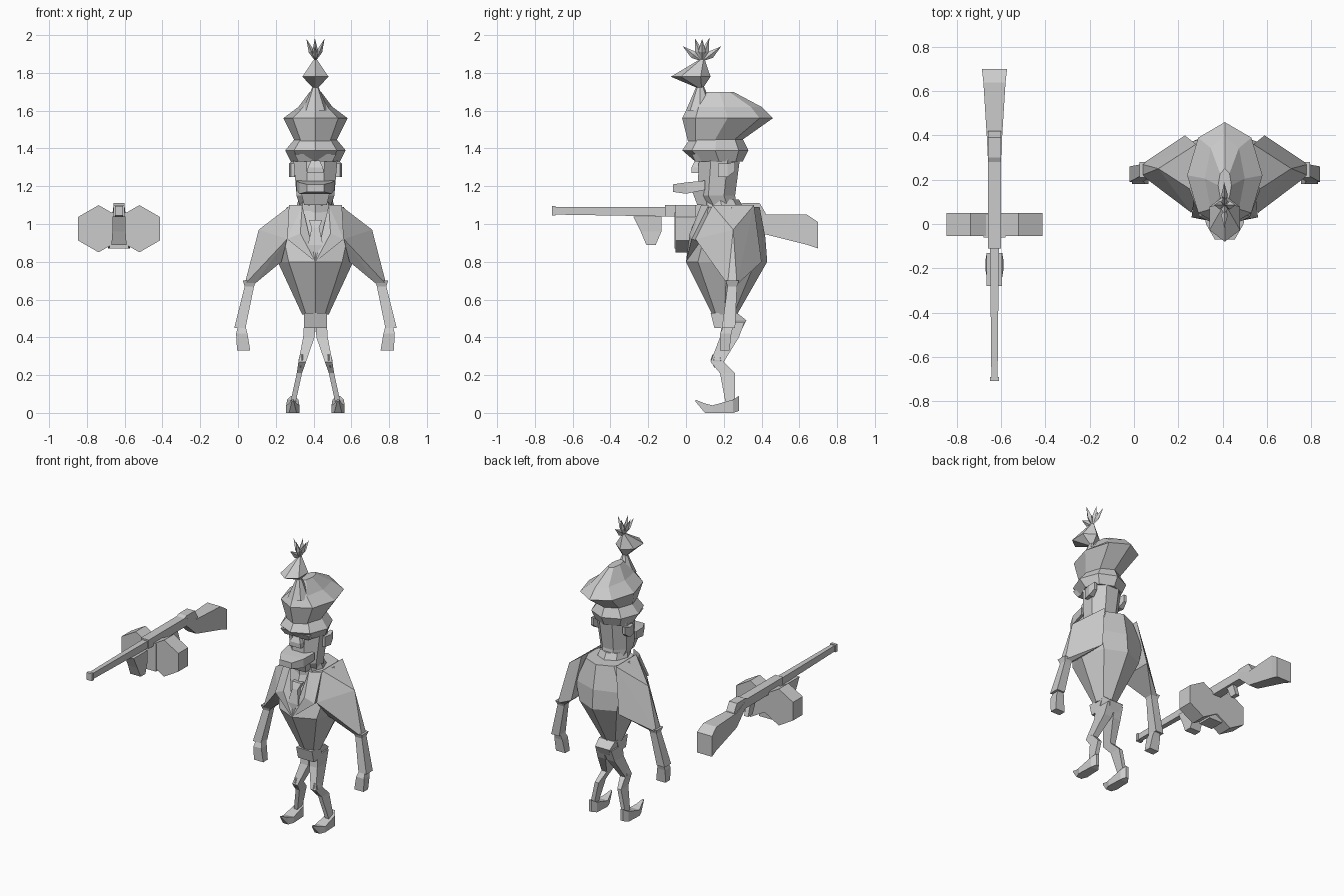
import bpy, bmesh, math
from mathutils import Vector

if "Cube" in bpy.data.objects:
    bpy.data.objects.remove(bpy.data.objects["Cube"])

SHADE = (.6, .6, .6, 1)
grey = bpy.data.materials.new("plain grey")
grey.use_nodes = True
grey.diffuse_color = SHADE
grey.node_tree.nodes["Principled BSDF"].inputs["Base Color"].default_value = SHADE

MAN = Vector((.41, 0, 0))
GUN = Vector((-.63, 0, 0))


def finish(name, bm, origin):
    bmesh.ops.recalc_face_normals(bm, faces=bm.faces[:])
    mesh = bpy.data.meshes.new(name)
    bm.to_mesh(mesh)
    bm.free()
    mesh.materials.append(grey)
    obj = bpy.data.objects.new(name, mesh)
    obj.location = origin
    bpy.context.collection.objects.link(obj)


def flip(points):
    return [(-x, y, z) for x, y, z in points]


def ring(z, width, front, back, x=0, sides=8, flat=False):
    """Level polygon; flat puts a side rather than a corner at the front."""
    turn = math.pi / sides if flat else 0
    grow = 1 / math.cos(turn)
    middle, depth = (front + back) / 2, (back - front) / 2
    angles = [math.tau * i / sides + turn for i in range(sides)]
    return [(x + grow * width * math.sin(a), middle - grow * depth * math.cos(a), z) for a in angles]


def square(z, width, front, back, x=0):
    return ring(z, width, front, back, x, sides=4, flat=True)


def slice_at(y, bottom, top, width, x=0):
    """Upright rectangle facing the front, for parts that run along y."""
    return [(x - width, y, bottom), (x + width, y, bottom),
            (x + width, y, top), (x - width, y, top)]


def loft(name, *rings, origin=MAN):
    bm = bmesh.new()
    loops = [[bm.verts.new(p) for p in points] for points in rings]
    for lower, upper in zip(loops, loops[1:]):
        for i in range(len(lower)):
            bm.faces.new((lower[i - 1], lower[i], upper[i], upper[i - 1]))
    bm.faces.new(loops[0])
    bm.faces.new(loops[-1])
    finish(name, bm, origin)


def hull(name, points, origin=MAN):
    bm = bmesh.new()
    for p in points:
        bm.verts.new(p)
    result = bmesh.ops.convex_hull(bm, input=bm.verts[:])
    inside = [v for v in result["geom_interior"] if isinstance(v, bmesh.types.BMVert)]
    bmesh.ops.delete(bm, geom=inside, context='VERTS')
    finish(name, bm, origin)


def loft_pair(name, *rings):
    loft("left_" + name, *rings)
    loft("right_" + name, *[flip(r) for r in rings])


def hull_pair(name, points):
    hull("left_" + name, points)
    hull("right_" + name, flip(points))


# Jacket with lapels and tie
loft("torso",
     ring(z=.52, width=.07, front=.14, back=.27),
     ring(z=.8, width=.2, front=0, back=.43),
     ring(z=.93, width=.24, front=.04, back=.42),
     ring(z=1.09, width=.15, front=.09, back=.39))
hull_pair("lapel", [(.14, .12, 1.1), (.07, .08, 1.1), (.15, .03, .92),
                    (.08, .02, .95), (0, 0, .8), (.12, .1, .9)])
loft("tie",
     square(z=1.02, width=.035, front=.05, back=.1),
     square(z=.98, width=.02, front=.03, back=.1),
     square(z=.89, width=.04, front=.01, back=.1),
     square(z=.85, width=.01, front=.01, back=.1))

# Arms
elbow = square(z=.68, width=.025, front=.22, back=.27, x=.35)
hull_pair("upper_arm", elbow + [(.13, .14, 1.1), (.13, .36, 1.1), (.3, .25, .97),
                                (.15, .05, .92), (.18, .4, .8), (.18, .14, .8)])
loft_pair("forearm",
          square(z=.7, width=.035, front=.21, back=.28, x=.35),
          square(z=.67, width=.025, front=.22, back=.27, x=.35),
          square(z=.45, width=.03, front=.19, back=.26, x=.4))
loft_pair("hand",
          square(z=.46, width=.02, front=.2, back=.25, x=.39),
          square(z=.42, width=.03, front=.18, back=.24, x=.39),
          square(z=.33, width=.035, front=.18, back=.23, x=.38))

# Hips, legs and curled shoes
loft("belt_front",
     square(z=.53, width=.06, front=.13, back=.25),
     square(z=.45, width=.06, front=.15, back=.22))
loft("seat",
     square(z=.53, width=.06, front=.2, back=.27),
     square(z=.49, width=.055, front=.2, back=.32),
     square(z=.43, width=.03, front=.2, back=.29))
loft_pair("leg",
          square(z=.48, width=.03, front=.19, back=.31, x=.03),
          square(z=.4, width=.03, front=.18, back=.28, x=.035),
          square(z=.27, width=.02, front=.13, back=.2, x=.07),
          square(z=.21, width=.014, front=.18, back=.26, x=.085),
          square(z=.05, width=.014, front=.21, back=.26, x=.12))
loft_pair("knee",
          ring(z=.31, width=.014, front=.14, back=.19, x=.07, sides=6),
          ring(z=.28, width=.023, front=.13, back=.2, x=.07, sides=6),
          ring(z=.24, width=.01, front=.15, back=.2, x=.08, sides=6))
loft_pair("shoe",
          slice_at(y=.05, bottom=.06, top=.07, width=.005, x=.12),
          slice_at(y=.1, bottom=0, top=.05, width=.02, x=.12),
          slice_at(y=.14, bottom=0, top=.04, width=.035, x=.12),
          slice_at(y=.25, bottom=0, top=.07, width=.03, x=.12),
          slice_at(y=.28, bottom=.01, top=.09, width=.01, x=.12))

# Collar, head and face
loft("collar",
     ring(z=1.06, width=.11, front=.08, back=.32),
     ring(z=1.13, width=.09, front=.08, back=.28))
loft("head",
     ring(z=1.09, width=.08, front=.1, back=.27, flat=True),
     ring(z=1.15, width=.1, front=.06, back=.26, flat=True),
     ring(z=1.38, width=.12, front=.07, back=.29, flat=True))
loft("chin",
     square(z=1.1, width=.06, front=.06, back=.15),
     square(z=1.18, width=.08, front=.03, back=.15))
loft("moustache",
     slice_at(y=-.07, bottom=1.17, top=1.21, width=.045),
     slice_at(y=0, bottom=1.16, top=1.22, width=.085),
     slice_at(y=.1, bottom=1.18, top=1.23, width=.1))
loft("nose",
     square(z=1.27, width=.045, front=.03, back=.1),
     square(z=1.3, width=.04, front=.03, back=.1),
     square(z=1.34, width=.02, front=.05, back=.1))
loft_pair("ear",
          slice_at(y=.17, bottom=1.25, top=1.32, width=.01, x=.12),
          slice_at(y=.22, bottom=1.25, top=1.32, width=.02, x=.12),
          slice_at(y=.26, bottom=1.28, top=1.33, width=.01, x=.12))
loft("brow",
     square(z=1.33, width=.09, front=.05, back=.1),
     square(z=1.37, width=.11, front=.03, back=.1))

# Hat with flared brim, overhanging crown and front peak
loft("hat_brim",
     ring(z=1.33, width=.13, front=.05, back=.3),
     ring(z=1.39, width=.16, front=-.02, back=.33),
     ring(z=1.45, width=.11, front=.02, back=.3))
loft("hat_crown",
     ring(z=1.44, width=.11, front=.01, back=.29),
     ring(z=1.56, width=.17, front=-.02, back=.46),
     ring(z=1.62, width=.09, front=.01, back=.4),
     ring(z=1.7, width=.03, front=.1, back=.25))
loft("hat_peak",
     ring(z=1.6, width=.07, front=0, back=.15),
     ring(z=1.74, width=.01, front=.06, back=.09))

# Plume: a bud topped by a fan of leaves
loft("plume_bud",
     ring(z=1.72, width=.015, front=.06, back=.09, sides=6),
     ring(z=1.78, width=.08, front=-.08, back=.13, sides=6),
     ring(z=1.87, width=.01, front=.07, back=.1, sides=6))
bud_top = Vector((0, .085, 1.86))
leaves = [Vector((.02 * (-1) ** k, math.sin(k * .3), math.cos(k * .3))) for k in (-3, -1, 1, 3)]
leaves += [Vector((lean, 0, 1)) for lean in (-.4, .4)]
for direction in leaves:
    reach = direction.normalized() * .13
    across = reach.cross(Vector((1, 0, 0))).normalized() * .02
    thick = reach.cross(across).normalized() * .015
    middle = bud_top + reach * .45
    hull("plume_leaf", [bud_top, bud_top + reach, middle + across,
                        middle - across, middle + thick, middle - thick])


def gun_part(name, *slices):
    loft(name, *slices, origin=GUN)


# Gun, muzzle toward the front
gun_part("barrel",
         slice_at(y=-.7, bottom=1.05, top=1.09, width=.014),
         slice_at(y=-.1, bottom=1.04, top=1.09, width=.02))
gun_part("muzzle",
         slice_at(y=-.71, bottom=1.045, top=1.095, width=.02),
         slice_at(y=-.69, bottom=1.045, top=1.095, width=.02))
gun_part("receiver",
         slice_at(y=-.11, bottom=1.04, top=1.1, width=.03),
         slice_at(y=.34, bottom=1.04, top=1.1, width=.03))
gun_part("drum_mount",
         slice_at(y=-.06, bottom=.87, top=1.06, width=.05),
         slice_at(y=.04, bottom=.87, top=1.06, width=.05))
gun_part("foregrip",
         square(z=1.04, width=.035, front=-.28, back=-.13),
         square(z=.96, width=.035, front=-.24, back=-.13),
         square(z=.89, width=.04, front=-.21, back=-.16))
gun_part("rear_hump",
         slice_at(y=.26, bottom=1.04, top=1.09, width=.03),
         slice_at(y=.3, bottom=1.04, top=1.11, width=.03),
         slice_at(y=.39, bottom=1.02, top=1.11, width=.03),
         slice_at(y=.42, bottom=1.02, top=1.06, width=.03))
gun_part("trigger_grip",
         square(z=1.05, width=.015, front=.16, back=.22),
         square(z=.96, width=.015, front=.2, back=.25))
gun_part("stock",
         slice_at(y=.3, bottom=1.04, top=1.09, width=.03),
         slice_at(y=.4, bottom=.95, top=1.05, width=.035),
         slice_at(y=.64, bottom=.89, top=1.05, width=.05),
         slice_at(y=.7, bottom=.87, top=1.01, width=.057))

# Twin hexagonal drums
for label, side in (("left", 1), ("right", -1)):
    corners = [math.tau * k / 6 for k in range(6)]
    gun_part(label + "_drum", *[[(side * .108 + .125 * math.sin(a), y, .975 + .125 * math.cos(a))
                                 for a in corners] for y in (-.055, .05)])
